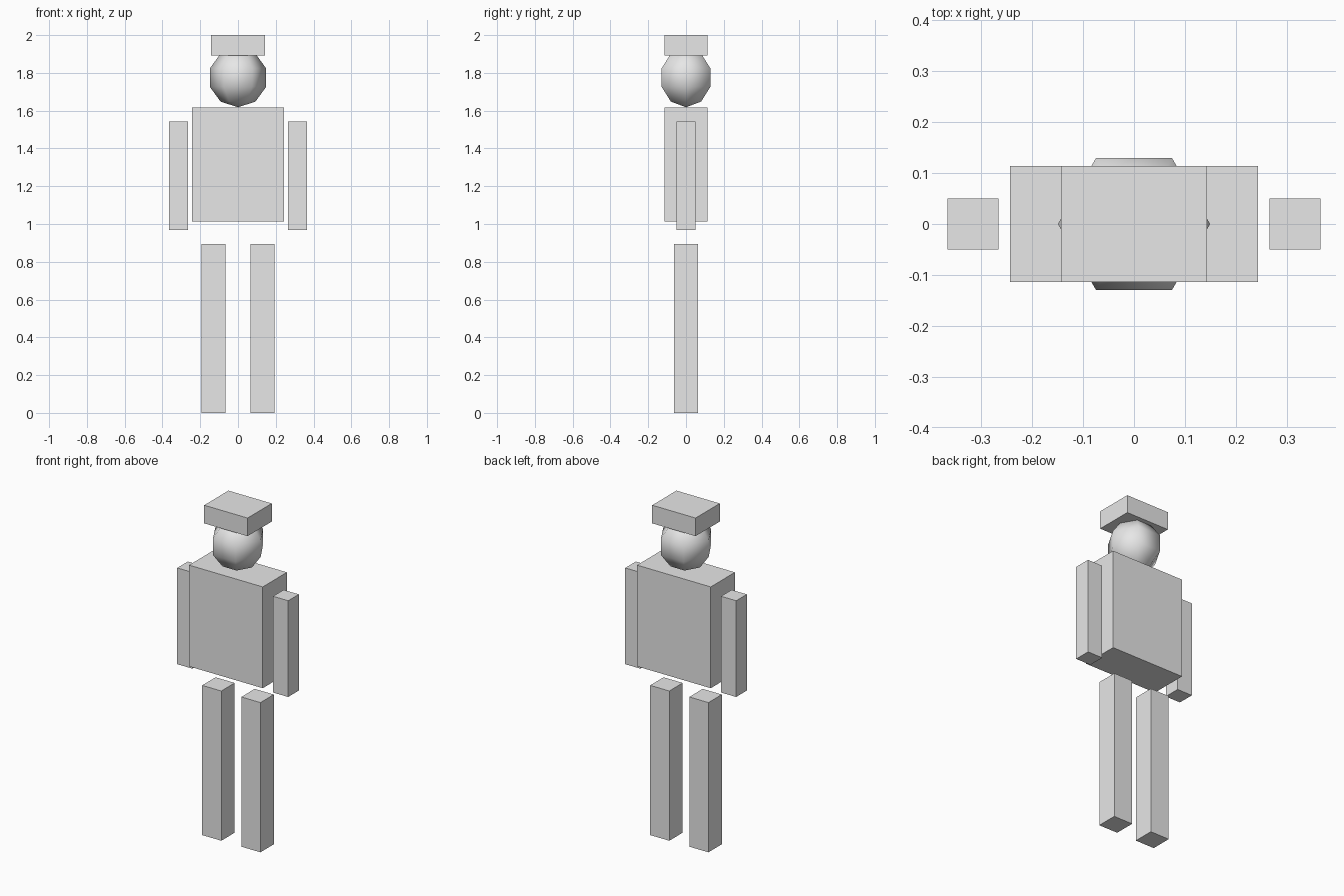
import bpy
import math

default = bpy.data.objects.get("Cube")
if default:
    bpy.data.objects.remove(default, do_unlink=True)

# One plain grey for the whole figure
grey = bpy.data.materials.new("light_grey")
grey.use_nodes = True
grey.diffuse_color = (0.8, 0.8, 0.8, 1)
grey.node_tree.nodes["Principled BSDF"].inputs["Base Color"].default_value = (0.8, 0.8, 0.8, 1)


def finish(name):
    obj = bpy.context.object
    obj.name = obj.data.name = name
    obj.data.materials.append(grey)
    return obj


def box(name, x, width, depth, bottom, top):
    """Box centred on y = 0, standing between two heights."""
    bpy.ops.mesh.primitive_cube_add(size=1, location=(x, 0, (bottom + top) / 2))
    obj = finish(name)
    obj.scale = (width, depth, top - bottom)
    bpy.ops.object.transform_apply(location=False, rotation=False, scale=True)
    return obj


# Torso and flat hat
box("torso", 0, 0.486, 0.228, 1.012, 1.616)
box("hat", 0, 0.286, 0.228, 1.892, 2.0)

# Paired limbs
for side, sign in (("left", 1), ("right", -1)):
    box(side + "_arm", sign * 0.316, 0.1, 0.1, 0.968, 1.542)
    box(side + "_leg", sign * 0.129, 0.126, 0.126, 0, 0.893)

# Six-sided smooth head with corners pointing left and right
bpy.ops.mesh.primitive_uv_sphere_add(segments=6, ring_count=5, radius=0.157,
                                     location=(0, 0, 1.775))
head = finish("head")
widest = max(head.data.vertices, key=lambda v: math.hypot(v.co.x, v.co.y)).co
head.rotation_euler.z = -math.atan2(widest.y, widest.x)
bpy.ops.object.transform_apply(location=False, rotation=True, scale=False)
bpy.ops.object.shade_smooth()
